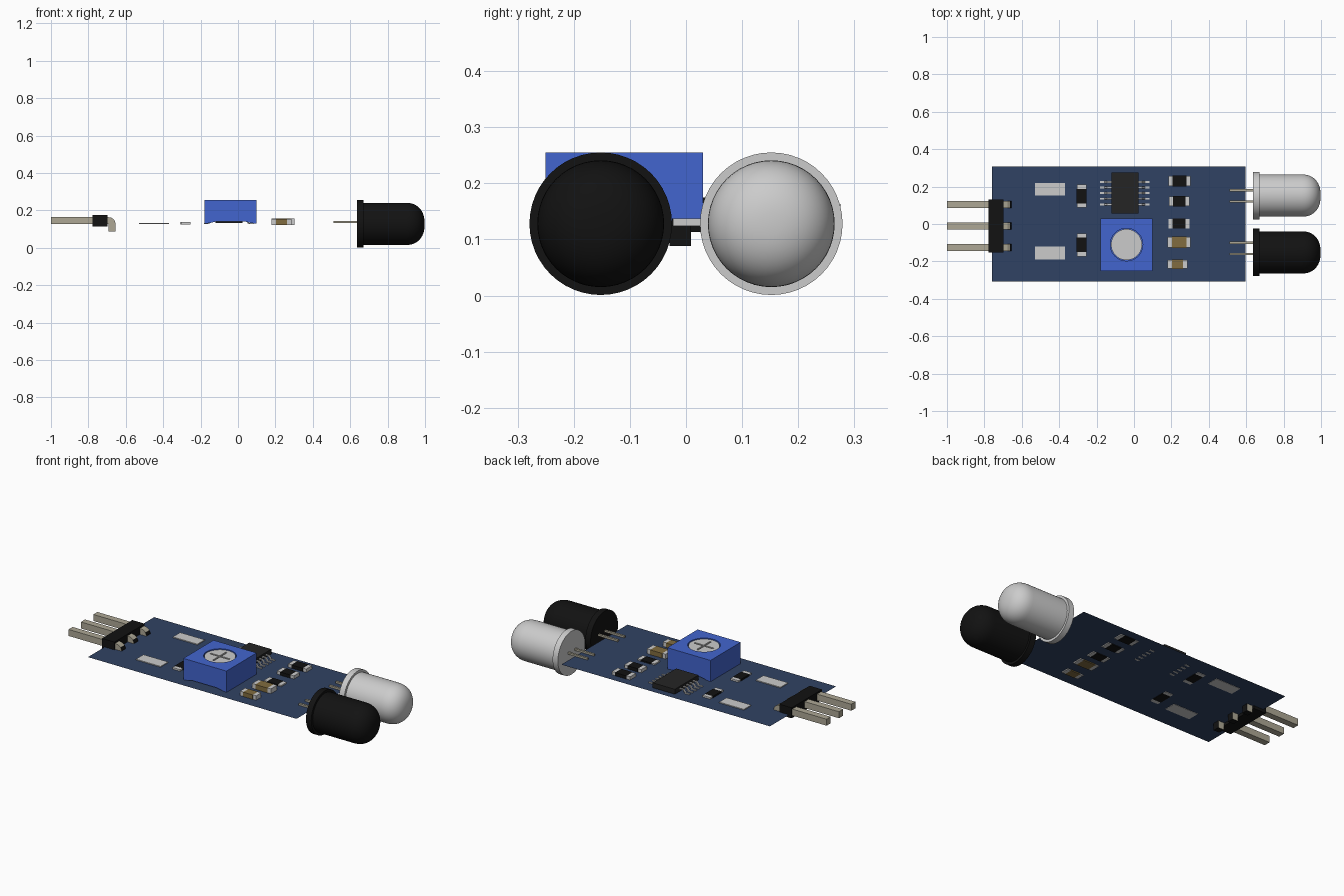
import bpy, bmesh, math
from mathutils import Matrix, Vector

if "Cube" in bpy.data.objects:
    bpy.data.objects.remove(bpy.data.objects["Cube"])


def material(name, rgb):
    m = bpy.data.materials.new(name)
    m.diffuse_color = (*rgb, 1)
    m.use_nodes = True
    m.node_tree.nodes["Principled BSDF"].inputs["Base Color"].default_value = m.diffuse_color
    return m


NAVY = material("board_navy", (0.03, 0.055, 0.125))
BLUE = material("trimmer_blue", (0.055, 0.13, 0.62))
BLACK = material("black_plastic", (0.006, 0.006, 0.006))
CHIP = material("chip_black", (0.018, 0.018, 0.018))
PIN = material("pin_metal", (0.42, 0.39, 0.30))
GOLD = material("capacitor_gold", (0.22, 0.15, 0.05))


def finish(name, bm, mat=None, smooth=False):
    bmesh.ops.recalc_face_normals(bm, faces=bm.faces)
    me = bpy.data.meshes.new(name)
    bm.to_mesh(me)
    bm.free()
    ob = bpy.data.objects.new(name, me)
    bpy.context.collection.objects.link(ob)
    if mat:
        me.materials.append(mat)
    if smooth:
        bpy.ops.object.select_all(action='DESELECT')
        ob.select_set(True)
        bpy.context.view_layer.objects.active = ob
        bpy.ops.object.shade_smooth_by_angle(angle=math.radians(35))
    return ob


def box(name, x, y, z, mat=None):
    bm = bmesh.new()
    size = [b - a for a, b in (x, y, z)]
    mid = [(a + b) / 2 for a, b in (x, y, z)]
    bmesh.ops.create_cube(bm, size=1, matrix=Matrix.Translation(mid) @ Matrix.Diagonal((*size, 1)))
    return finish(name, bm, mat)


def prism(name, profile, y, mat=None):
    """Extrude an x-z outline along y."""
    bm = bmesh.new()
    f = bm.faces.new([bm.verts.new((px, y[0], pz)) for px, pz in profile])
    ext = bmesh.ops.extrude_face_region(bm, geom=[f])
    vs = [v for v in ext["geom"] if isinstance(v, bmesh.types.BMVert)]
    bmesh.ops.translate(bm, verts=vs, vec=(0, y[1] - y[0], 0))
    return finish(name, bm, mat)


def disc(name, x, y, z, r, mat=None):
    bm = bmesh.new()
    bmesh.ops.create_cone(bm, cap_ends=True, segments=48, radius1=r, radius2=r, depth=z[1] - z[0],
                          matrix=Matrix.Translation((x, y, (z[0] + z[1]) / 2)))
    return finish(name, bm, mat, True)


def cut(ob, cutter):
    cutter.hide_render = True
    mod = ob.modifiers.new("cut", 'BOOLEAN')
    mod.operation, mod.solver, mod.object = 'DIFFERENCE', 'EXACT', cutter
    bpy.context.view_layer.objects.active = ob
    bpy.ops.object.modifier_apply(modifier=mod.name)
    bpy.data.objects.remove(cutter)


def led(name, y, mat=None):
    """Lathe a flanged bulb around the x direction."""
    z, r, x0, x1 = 0.128, 0.113, 0.897, 0.998
    prof = [(0.637, 0), (0.637, 0.127), (0.671, 0.127), (0.671, r)]
    for i in range(13):
        t = i / 12 * math.pi / 2
        prof.append((x0 + (x1 - x0) * math.sin(t) ** 0.9, r * max(math.cos(t), 0) ** 0.85 if i < 12 else 0))
    bm = bmesh.new()
    vs = [bm.verts.new((px, y, z + pr)) for px, pr in prof]
    edges = [bm.edges.new(p) for p in zip(vs, vs[1:])]
    bmesh.ops.spin(bm, geom=vs + edges, cent=(0, y, z), axis=(1, 0, 0), angle=2 * math.pi, steps=48)
    bmesh.ops.remove_doubles(bm, verts=bm.verts, dist=1e-4)
    finish(name, bm, mat, True)


# Circuit board: a single sheet
Z = 0.129
bm = bmesh.new()
bm.faces.new([bm.verts.new(p) for p in ((-0.76, -0.307, Z), (0.595, -0.307, Z), (0.595, 0.307, Z), (-0.76, 0.307, Z))])
finish("circuit_board", bm, NAVY)

# Emitter, receiver and their leads
led("clear_led", 0.152)
led("black_led", -0.152, BLACK)
for i, y in enumerate((0.18, 0.12, -0.10, -0.16)):
    box(f"led_lead_{i}", (0.51, 0.645), (y - 0.006, y + 0.006), (0.132, 0.143), PIN)

# Pin header with bent pins
box("header_block", (-0.777, -0.697), (-0.152, 0.13), (0.113, 0.175), BLACK)
for i, y in enumerate((0.105, -0.01, -0.125)):
    yy = (y - 0.019, y + 0.019)
    box(f"header_pin_{i}", (-1.0, -0.77), yy, (0.127, 0.165), PIN)
    bend = [(-0.70, 0.165), (-0.677, 0.161), (-0.662, 0.15), (-0.656, 0.135), (-0.656, 0.088),
            (-0.693, 0.088), (-0.693, 0.127), (-0.70, 0.127)]
    ob = prism(f"bent_pin_{i}", bend, yy, PIN)
    ob.data.materials.append(BLACK)
    for p in ob.data.polygons:
        if p.normal.x > 0.8 or p.normal.z < -0.5:
            p.material_index = 1

# Trimmer: arched underside, recessed slotted screw
cx, cy = -0.04, -0.11
arch = [(-0.18, 0.255), (-0.18, 0.13), (-0.155, 0.132), (-0.12, 0.14), (0.04, 0.14), (0.075, 0.132), (0.10, 0.13), (0.10, 0.255)]
trimmer = prism("trimmer_body", arch, (-0.258 + 0.008, 0.03), BLUE)
cut(trimmer, disc("recess_cutter", cx, cy, (0.236, 0.3), 0.087))
screw = disc("trimmer_screw", cx, cy, (0.235, 0.251), 0.083)
for a, b in ((0.062, 0.005), (0.005, 0.062)):
    cut(screw, box("slot_cutter", (cx - a, cx + a), (cy - b, cy + b), (0.243, 0.3)))

# Chip with gull-wing legs
box("chip_body", (-0.12, 0.024), (0.056, 0.275), (0.134, 0.163), CHIP)
for i in range(5):
    y = 0.225 - i * 0.03
    for side, s in (("left", -1), ("right", 1)):
        path = [(0.06, 0.146), (0.09, 0.146), (0.105, 0.127), (0.132, 0.127),
                (0.132, 0.134), (0.109, 0.134), (0.094, 0.152), (0.06, 0.152)]
        prism(f"chip_leg_{side}_{i}", [(-0.05 + s * a, z) for a, z in path], (y - 0.005, y + 0.005))

# Solder pads
for n, y in (("back", (0.152, 0.22)), ("front", (-0.19, -0.12))):
    box(f"solder_pad_{n}", (-0.53, -0.37), y, (0.127, 0.134))

# Small resistors and capacitors with metal ends
parts = [("resistor_a", (-0.307, -0.253), (0.088, 0.21), BLACK, (0.126, 0.139), 1),
         ("resistor_b", (-0.307, -0.253), (-0.173, -0.05), BLACK, (0.126, 0.139), 1),
         ("resistor_c", (0.184, 0.302), (0.20, 0.258), BLACK, (0.124, 0.148), 0),
         ("resistor_d", (0.187, 0.297), (0.093, 0.15), BLACK, (0.124, 0.148), 0),
         ("resistor_e", (0.184, 0.297), (-0.025, 0.03), BLACK, (0.124, 0.137), 0),
         ("capacitor_a", (0.18, 0.302), (-0.128, -0.067), GOLD, (0.123, 0.157), 0),
         ("capacitor_b", (0.18, 0.285), (-0.24, -0.19), GOLD, (0.123, 0.155), 0)]
for name, x, y, mat, z, axis in parts:
    span = [x, y, z]
    lo, hi = span[axis]
    e = 0.022
    other = span[1 - axis]
    for tag, seg, m, g in (("body", (lo + e, hi - e), mat, 0), ("end_a", (lo, lo + e), None, 0.002),
                           ("end_b", (hi - e, hi), None, 0.002)):
        s = list(span)
        s[axis] = seg
        s[1 - axis] = (other[0] + g, other[1] - g)
        box(f"{name}_{tag}", *s, m)
